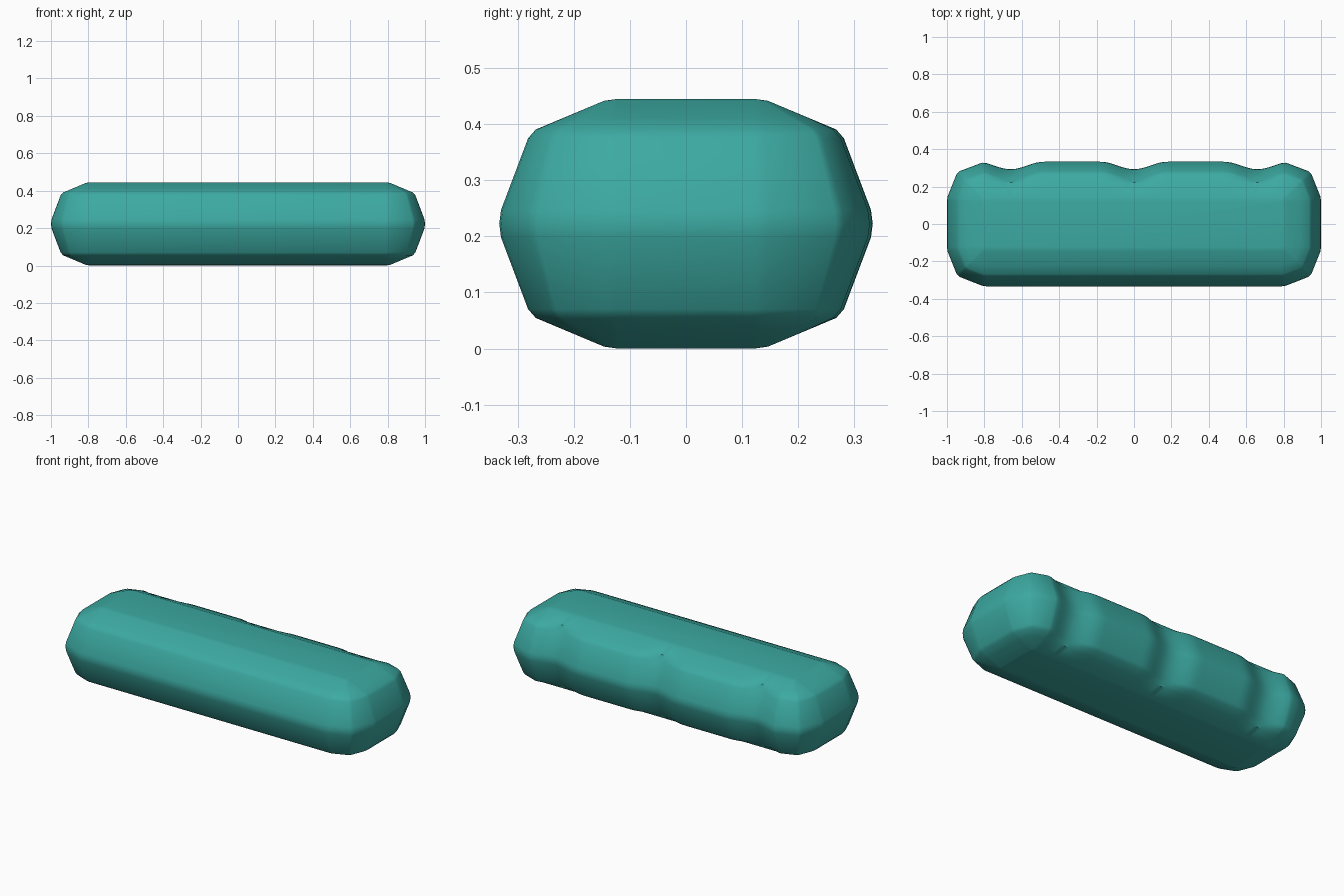
import bpy
import bmesh
import math

if "Cube" in bpy.data.objects:
    bpy.data.objects.remove(bpy.data.objects["Cube"], do_unlink=True)

CORE_X, CORE_Y, ROUND, HALF_H = 0.79, 0.123, 0.21, 0.2225
GRIP_CENTRES = (-0.66, 0.0, 0.66)
GRIP_HALF, GRIP_DEPTH = 0.18, 0.04

# Softened two-step quarter round, shared by plan corners and cross-section
QUARTER = [(1, 0), (0.985, 0.11), (0.755, 0.685), (0.69, 0.755), (0.11, 0.985), (0, 1)]
LIP = (0.471, 0.842)


def grip_dent(x):
    """Depth of the finger scallops along the back."""
    d = min(abs(x - c) for c in GRIP_CENTRES) / GRIP_HALF
    return GRIP_DEPTH * 0.5 * (1 + math.cos(math.pi * d)) if d < 1 else 0


def outline(radius):
    """Rounded rectangle, finely divided along the back edge."""
    corner = [(CORE_X + radius * a, CORE_Y + radius * b) for a, b in QUARTER]
    steps = 60
    back = [(CORE_X * (1 - 2 * i / steps), CORE_Y + radius) for i in range(1, steps)]
    right = [(-x, y) for x, y in reversed(corner)]
    front = [(x, -y) for x, y in reversed(right)] + [(x, -y) for x, y in reversed(corner)]
    return corner + back + right + front


# Rings from the underside to the top
upper = QUARTER[:4] + [LIP] + QUARTER[4:]
section = [(r, -h) for r, h in reversed(upper)] + upper[1:]

bm = bmesh.new()
rings = []
for r, h in section:
    ring = []
    for x, y in outline(ROUND * r):
        if y > CORE_Y and abs(h) < 0.8:
            y -= grip_dent(x)
        ring.append(bm.verts.new((x, y, HALF_H * (1 + h))))
    rings.append(ring)

count = len(rings[0])
for low, high in zip(rings, rings[1:]):
    for i in range(count):
        j = (i + 1) % count
        bm.faces.new((low[i], low[j], high[j], high[i]))
bm.faces.new(list(reversed(rings[0])))
bm.faces.new(rings[-1])
bmesh.ops.remove_doubles(bm, verts=bm.verts[:], dist=0.0005)
bmesh.ops.recalc_face_normals(bm, faces=bm.faces[:])

mesh = bpy.data.meshes.new("grip_bar")
bm.to_mesh(mesh)
bm.free()
bar = bpy.data.objects.new("grip_bar", mesh)
bpy.context.collection.objects.link(bar)

# Teal body colour
teal = bpy.data.materials.new("teal")
teal.use_nodes = True
colour = (0.045, 0.40, 0.36, 1)
teal.diffuse_color = colour
teal.node_tree.nodes["Principled BSDF"].inputs["Base Color"].default_value = colour
mesh.materials.append(teal)

# Smooth body with crisp lips above and below the scallops
bpy.ops.object.select_all(action="DESELECT")
bar.select_set(True)
bpy.context.view_layer.objects.active = bar
bpy.ops.object.shade_smooth_by_angle(angle=math.radians(40))
